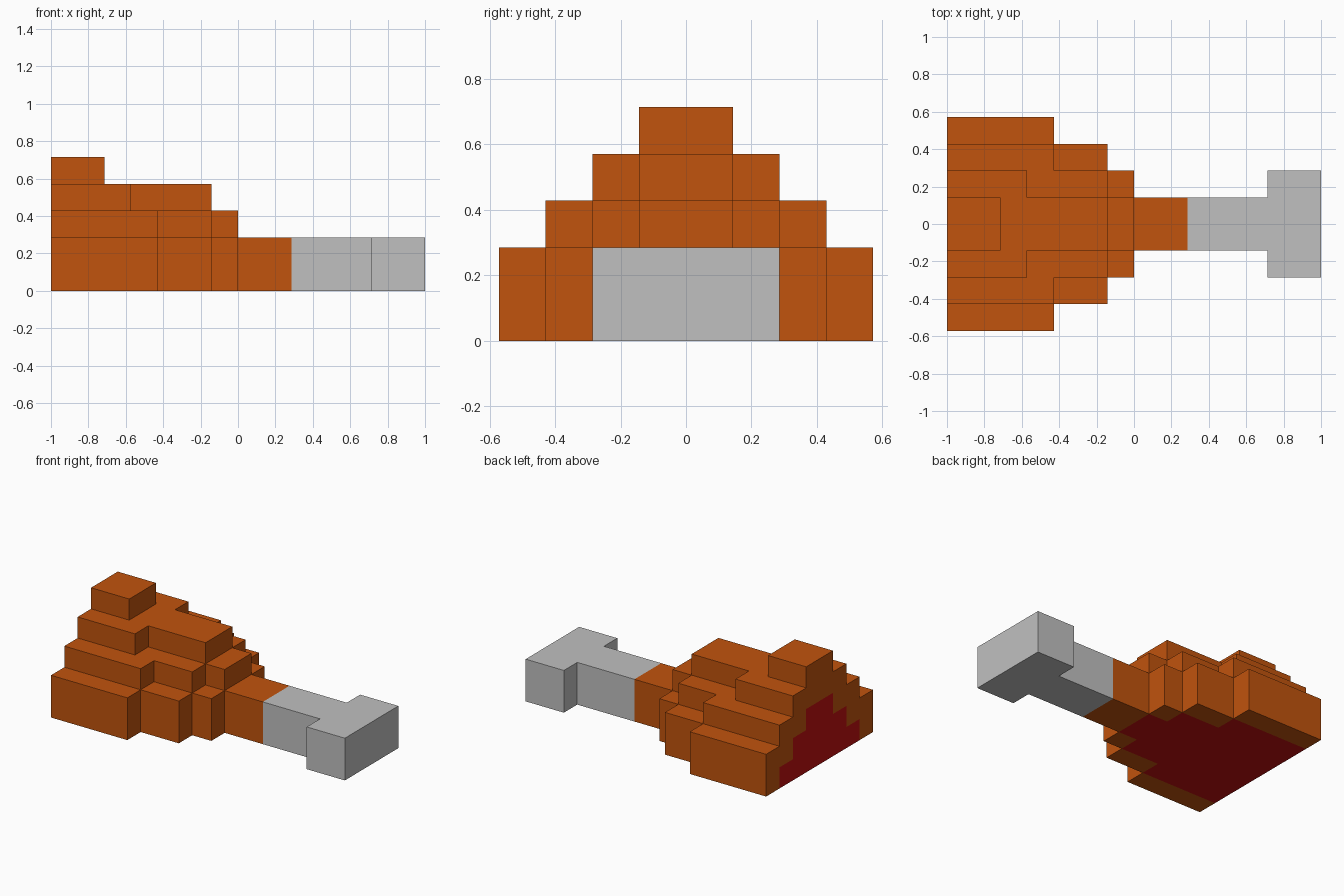
import bpy
import bmesh
from mathutils import Vector

cube = bpy.data.objects.get("Cube")
if cube:
    bpy.data.objects.remove(cube, do_unlink=True)

U = 1 / 7  # edge of one block
BACK = -7  # flat cut end of the body


def material(name, rgb):
    mat = bpy.data.materials.new(name)
    mat.use_nodes = True
    color = (*rgb, 1)
    mat.diffuse_color = color
    mat.node_tree.nodes["Principled BSDF"].inputs["Base Color"].default_value = color
    return mat


orange = material("burnt orange", (0.533, 0.087, 0.004))
red = material("deep red", (0.533, 0.005, 0.005))
grey = material("light grey", (0.527, 0.527, 0.527))


def slab(x0, x1, half_width, z0, z1):
    """Block cells of a box that is symmetric about y = 0."""
    return {(x, y, z) for x in range(x0, x1)
            for y in range(-half_width, half_width)
            for z in range(z0, z1)}


# Terraces of the body: half width, front end, top
terraces = [(4, -3, 2), (3, -1, 2), (2, 0, 2), (1, 2, 2),
            (3, -3, 3), (2, -1, 3), (1, 0, 3),
            (2, -4, 4), (1, -1, 4), (1, -5, 5)]
body = set().union(*(slab(BACK, end, w, 0, top) for w, end, top in terraces))
shaft = slab(2, 5, 1, 0, 2)
end_knob = slab(5, 7, 2, 0, 2)
solid = body | shaft | end_knob

# Red core, exposed on the underside and on the flat cut end
core_floor = slab(BACK, -3, 3, 0, 1) | slab(BACK, -1, 2, 0, 1) | slab(BACK, 0, 1, 0, 1)
core_end = set().union(*(slab(BACK, BACK + 1, 3 - z, z, z + 1) for z in range(3)))


def core_rule(cell, axis, sign):
    floor = axis == 2 and sign < 0 and cell in core_floor
    end = axis == 0 and sign < 0 and cell in core_end
    return int(floor or end)


def build_part(name, cells, mats, rule=lambda cell, axis, sign: 0):
    """Skin the exposed sides of the cells, then merge flat areas."""
    bm = bmesh.new()
    for cell in sorted(cells):
        for axis in range(3):
            for sign in (-1, 1):
                normal = Vector((0, 0, 0))
                normal[axis] = sign
                if tuple(int(c + n) for c, n in zip(cell, normal)) in solid:
                    continue
                a, b = Vector((0, 0, 0)), Vector((0, 0, 0))
                a[(axis + 1) % 3] = b[(axis + 2) % 3] = 0.5
                if sign < 0:
                    a, b = b, a
                mid = Vector(cell) + Vector((0.5, 0.5, 0.5)) + normal / 2
                corners = (mid - a - b, mid + a - b, mid + a + b, mid - a + b)
                face = bm.faces.new([bm.verts.new(p * U) for p in corners])
                face.material_index = rule(cell, axis, sign)
    bmesh.ops.remove_doubles(bm, verts=bm.verts, dist=U / 100)
    bmesh.ops.dissolve_limit(bm, angle_limit=0.01, verts=bm.verts,
                             edges=bm.edges, delimit={'MATERIAL'})
    mesh = bpy.data.meshes.new(name)
    bm.to_mesh(mesh)
    bm.free()
    for mat in mats:
        mesh.materials.append(mat)
    obj = bpy.data.objects.new(name, mesh)
    bpy.context.collection.objects.link(obj)
    return obj


build_part("stepped_body", body, [orange, red], core_rule)
build_part("shaft", shaft, [grey])
build_part("end_knob", end_knob, [grey])
